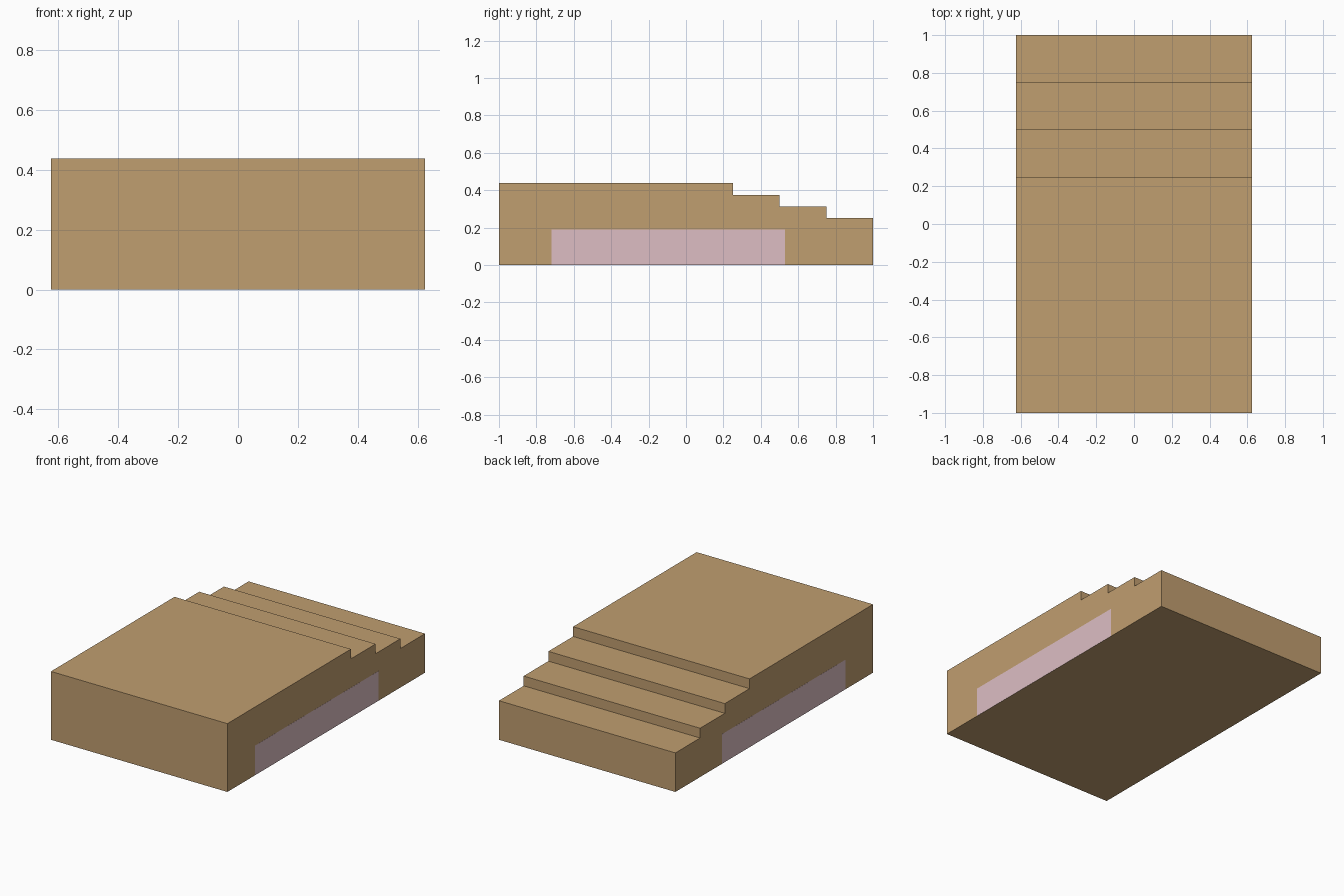
import bpy, bmesh

if "Cube" in bpy.data.objects:
    bpy.data.objects.remove(bpy.data.objects["Cube"])

HALF_W = 0.625


def material(name, rgb):
    mat = bpy.data.materials.new(name)
    mat.diffuse_color = (*rgb, 1)
    mat.use_nodes = True
    mat.node_tree.nodes["Principled BSDF"].inputs["Base Color"].default_value = mat.diffuse_color
    return mat


def extrude_profile(name, profile, half_width, mat):
    """Extrude a (y, z) outline across x, centred on x = 0."""
    bm = bmesh.new()
    face = bm.faces.new([bm.verts.new((-half_width, y, z)) for y, z in profile])
    geom = bmesh.ops.extrude_face_region(bm, geom=[face])["geom"]
    moved = [v for v in geom if isinstance(v, bmesh.types.BMVert)]
    bmesh.ops.translate(bm, verts=moved, vec=(2 * half_width, 0, 0))
    bmesh.ops.recalc_face_normals(bm, faces=bm.faces)
    mesh = bpy.data.meshes.new(name)
    bm.to_mesh(mesh)
    bm.free()
    obj = bpy.data.objects.new(name, mesh)
    bpy.context.collection.objects.link(obj)
    mesh.materials.append(mat)
    return obj


tan = material("tan", (0.527, 0.342, 0.162))
pink = material("pink", (0.723, 0.515, 0.552))

# Block with a flat top and steps descending to the back
outline = [(-1, 0), (1, 0)]
for i in range(4):
    z = 0.25 + 0.0625 * i
    front = 0.75 - 0.25 * i if i < 3 else -1
    outline += [(1 - 0.25 * i, z), (front, z)]
extrude_profile("stepped_block", outline, HALF_W, tan)

# Pink core showing on both long sides, a hair proud to avoid flicker
y0, y1, top = -0.72, 0.53, 0.19
extrude_profile("side_inlay", [(y0, 0.0005), (y1, 0.0005), (y1, top), (y0, top)],
                HALF_W + 0.0005, pink)
